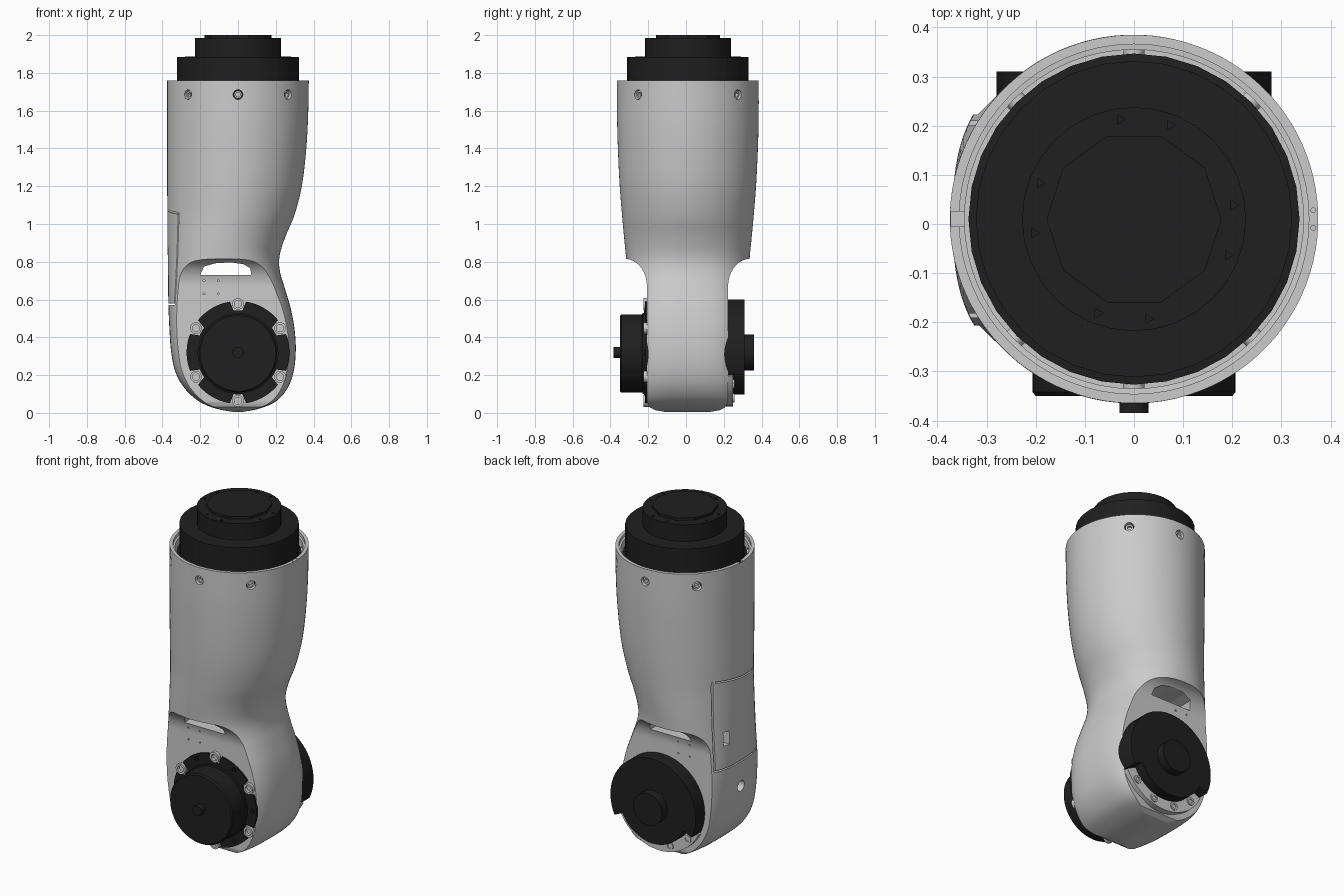
import bpy, bmesh
from math import sin, cos, radians, pi
from mathutils import Matrix

if "Cube" in bpy.data.objects:
    bpy.data.objects.remove(bpy.data.objects["Cube"])

CY, JZ = 0.01, 0.32          # shell axis in y, joint height in z
black = bpy.data.materials.new("black")
black.diffuse_color = (0.014, 0.014, 0.014, 1)
black.use_nodes = True
black.node_tree.nodes["Principled BSDF"].inputs["Base Color"].default_value = black.diffuse_color
AXES = {'Z': lambda u, v, w: (u, v, w), 'Y': lambda u, v, w: (u, w, v), 'X': lambda u, v, w: (w, u, v)}


def loft(name, rings, mat=None):
    """Skin closed rings of equal length and cap both ends."""
    bm = bmesh.new()
    vr = [[bm.verts.new(p) for p in r] for r in rings]
    n = len(vr[0])
    for a, b in zip(vr, vr[1:]):
        for i in range(n):
            bm.faces.new((a[i], a[(i + 1) % n], b[(i + 1) % n], b[i]))
    bm.faces.new(vr[0][::-1])
    bm.faces.new(vr[-1])
    bmesh.ops.recalc_face_normals(bm, faces=bm.faces)
    if bm.calc_volume(signed=True) < 0:
        bmesh.ops.reverse_faces(bm, faces=bm.faces)
    me = bpy.data.meshes.new(name)
    bm.to_mesh(me)
    bm.free()
    ob = bpy.data.objects.new(name, me)
    bpy.context.collection.objects.link(ob)
    if mat:
        me.materials.append(mat)
    return ob


def lathe(name, profile, axis='Z', at=(0, 0), segs=48, mat=None):
    """Revolve (radius, position) pairs around an axis through `at`."""
    ring = [(cos(2 * pi * i / segs), sin(2 * pi * i / segs)) for i in range(segs)]
    return loft(name, [[AXES[axis](at[0] + r * c, at[1] + r * s, w) for c, s in ring]
                       for r, w in profile], mat)


def prism(name, pts, w0, w1, axis, mat=None):
    return loft(name, [[AXES[axis](u, v, w) for u, v in pts] for w in (w0, w1)], mat)


def arc(r, a0, a1, steps, cx=0, cz=JZ):
    return [(cx + r * cos(radians(a0 + (a1 - a0) * i / steps)),
             cz + r * sin(radians(a0 + (a1 - a0) * i / steps))) for i in range(steps + 1)]


def join(name, obs):
    """Merge the meshes of several objects into one."""
    bm = bmesh.new()
    mats = obs[0].data.materials[:]
    for o in obs:
        bm.from_mesh(o.data)
        bpy.data.objects.remove(o)
    me = bpy.data.meshes.new(name)
    bm.to_mesh(me)
    bm.free()
    for m in mats:
        me.materials.append(m)
    ob = bpy.data.objects.new(name, me)
    bpy.context.collection.objects.link(ob)
    return ob


def boolean(ob, cutter, op='DIFFERENCE'):
    """Apply a boolean, trying both solvers and keeping only a complete result."""
    cutter.hide_render = True
    height = ob.dimensions.z
    m = ob.modifiers.new("cut", 'BOOLEAN')
    m.operation, m.object = op, cutter
    result = None
    for solver in ('MANIFOLD', 'EXACT'):
        m.solver = solver
        dg = bpy.context.evaluated_depsgraph_get()
        me = bpy.data.meshes.new_from_object(ob.evaluated_get(dg))
        zs = [v.co.z for v in me.vertices]
        same = len(zs) == len(ob.data.vertices)
        if zs and not same and max(zs) - min(zs) > .9 * height:
            result = me
            break
    ob.modifiers.clear()
    if result:
        ob.data = result
    bpy.data.objects.remove(cutter)
    bpy.context.view_layer.update()


def on_wall(ob, deg):
    """Swing a part made along +x around the shell axis."""
    ob.data.transform(Matrix.Translation((0, CY, 0)) @ Matrix.Rotation(radians(deg), 4, 'Z'))
    return ob


# Shell: key sections (z, left x, right x, half depth, roundness exponent)
keys = [(.006, -.03, .03, .3, 3), (.022, -.115, .11, .31, 3), (.06, -.205, .2, .32, 3),
        (.13, -.283, .262, .32, 3), (.22, -.333, .295, .32, 3), (.33, -.355, .306, .32, 3),
        (.44, -.363, .3, .32, 3), (.55, -.368, .28, .32, 2.8), (.66, -.37, .248, .32, 2.5),
        (.75, -.371, .222, .322, 2.3), (.83, -.372, .22, .328, 2.15), (.93, -.373, .25, .338, 2.05),
        (1.05, -.374, .3, .349, 2), (1.2, -.375, .338, .361, 2), (1.38, -.375, .36, .37, 2),
        (1.56, -.375, .371, .375, 2), (1.76, -.375, .375, .375, 2)]


def smooth_rows(k, sub):
    rows = []
    for i in range(len(k) - 1):
        p = [k[max(i - 1, 0)], k[i], k[i + 1], k[min(i + 2, len(k) - 1)]]
        for s in range(sub):
            t = s / sub
            rows.append([b + .5 * t * (c - a + t * (2 * a - 5 * b + 4 * c - d + t * (3 * (b - c) + d - a)))
                         for a, b, c, d in zip(*p)])
    return rows + [list(k[-1])]


def section(z, xl, xr, hy, n, segs=96):
    pts = []
    for i in range(segs):
        a = 2 * pi * (i + .5) / segs
        f = lambda v: (1 if v > 0 else -1) * abs(v) ** (2 / n)
        pts.append(((xl + xr) / 2 + (xr - xl) / 2 * f(cos(a)), CY + hy * f(sin(a)), z))
    return pts


shell = loft("arm_shell", [section(*r) for r in smooth_rows(keys, 5)])
bpy.context.view_layer.update()

# Side cutters flatten the joint faces and leave the curved shoulders
half = [(.1, -.1), (.1, .002), (.17, .014), (.2, .03), (.215, .06)]
half += [(.33 - .115 * cos(radians(a)), .67 + .145 * sin(radians(a))) for a in range(0, 86, 5)]
half += [(.46, .83), (.46, -.1)]
for s in (1, -1):
    boolean(shell, prism("side_cutter", [(.008 + s * y, z) for y, z in half], -.6, .6, 'X'))

# Open top
boolean(shell, lathe("bore_cutter", [(.345, 1.5), (.345, 1.74), (.356, 1.741), (.356, 1.8)], at=(0, CY), segs=64))

# Window slot, screw holes, panel seam and small holes
cuts = [prism("slot", [(-.2, .73), (.07, .73), (.065, .765), (.03, .787), (-.04, .797),
                       (-.12, .792), (-.18, .775)], -.5, .5, 'Y')]
wall_angles = (45, 90, 135, 225, 270, 315)
cuts += [on_wall(lathe("hole", [(.026, .33), (.026, .4)], 'X', (0, 1.685), 20), a) for a in wall_angles]
seam = [(.2, 1.1), (.2, .57), (-.2, .57), (-.2, 1.06), (.18, 1.1), (.18, 1.092),
        (-.192, 1.052), (-.192, .578), (.192, .578), (.192, 1.1)]
cuts.append(prism("seam", [(y + CY, z) for y, z in seam], -.5, -.275, 'X'))
cuts.append(prism("port", [(.11, .71), (.15, .71), (.15, .79), (.11, .79)], -.5, -.31, 'X'))
cuts.append(lathe("round_port", [(.032, -.3), (.032, -.45)], 'X', (0, .42), 24))
cuts.append(prism("rim_notch", [(-.005, 1.735), (.025, 1.735), (.025, 1.8), (-.005, 1.8)], -.373, -.34, 'X'))
cuts += [lathe("rim_hole", [(.005, 1.73), (.005, 1.8)], at=(.365, CY + s * .018), segs=10) for s in (-1, 1)]
cuts += [lathe("pin_hole", [(.005, s * .19), (.005, s * .3)], 'Y', (x, z), 8)
         for s in (-1, 1) for x in (-.18, -.105) for z in (.63, .7)]
for c in cuts:
    boolean(shell, c)

# Screws inside the wall holes
join("wall_screws", [on_wall(lathe("s", [(.021, .335), (.021, .362), (.012, .362), (.012, .345)],
                                   'X', (0, 1.685), 16), a) for a in wall_angles])

# Stepped drive at the top
drive = lathe("top_drive", [(.337, 1.52), (.337, 1.71), (.322, 1.712), (.322, 1.885), (.228, 1.886),
                            (.228, 1.985)], at=(0, CY), segs=32, mat=black)
bpy.context.view_layer.update()
for q in (0, 90, 180, 270):
    for a in (8, 69):
        t = radians(a + q)
        boolean(drive, lathe("t", [(.011, 1.965), (.011, 2.0)], at=(.205 * cos(t), CY + .205 * sin(t)), segs=3))
lathe("top_cap", [(.178, 1.97), (.178, 2.0)], at=(0, CY), segs=10, mat=black)

# Front motor with notched flange
flange = []
for a in range(0, 360, 3):
    off = abs((a - 30) % 60)
    r = .222 if min(off, 60 - off) <= 7 else .272
    flange.append((r * cos(radians(a)), JZ + r * sin(radians(a))))
prism("front_flange", flange, -.18, -.216, 'Y', black)
lathe("front_motor", [(.214, -.18), (.214, -.23), (.207, -.232), (.207, -.342), (.2, -.35)], 'Y', (0, JZ - .005), 48, black)
lathe("front_knob", [(.03, -.34), (.03, -.385)], 'Y', (0, JZ), 20, black)


def at(r, deg):
    return (r * cos(radians(deg)), JZ + r * sin(radians(deg)))


join("front_bosses", [lathe("b", [(.031, -.18), (.031, -.224), (.019, -.224), (.019, -.205), (.01, -.205), (.01, -.2)],
                            'Y', at(.257, a), 20) for a in range(30, 390, 60)])
join("front_bolts", [lathe("b", [(.015, -.2), (.015, -.222), (.008, -.222), (.008, -.212)],
                           'Y', at(.245, a), 12, black) for a in range(0, 360, 60)])

# Rear output disc: wide above, narrower where the grey flange shows
prism("rear_disc", arc(.28, -25, 205, 40) + arc(.222, 205, 335, 24), .2, .31, 'Y', black)
lathe("rear_hub", [(.095, .3), (.095, .36)], 'Y', (0, JZ), 32, black)
prism("rear_flange", arc(.285, 206, 334, 30) + arc(.2, 334, 206, 24), .19, .25, 'Y')
join("rear_bolts", [lathe("b", [(.024, .22), (.024, .256), (.013, .256), (.013, .245)], 'Y', at(.25, a), 16)
                    for a in (222, 254, 286, 318)])

# Smooth shading with crisp edges
bpy.ops.object.select_all(action='SELECT')
bpy.context.view_layer.objects.active = shell
bpy.ops.object.shade_smooth_by_angle(angle=radians(28))
